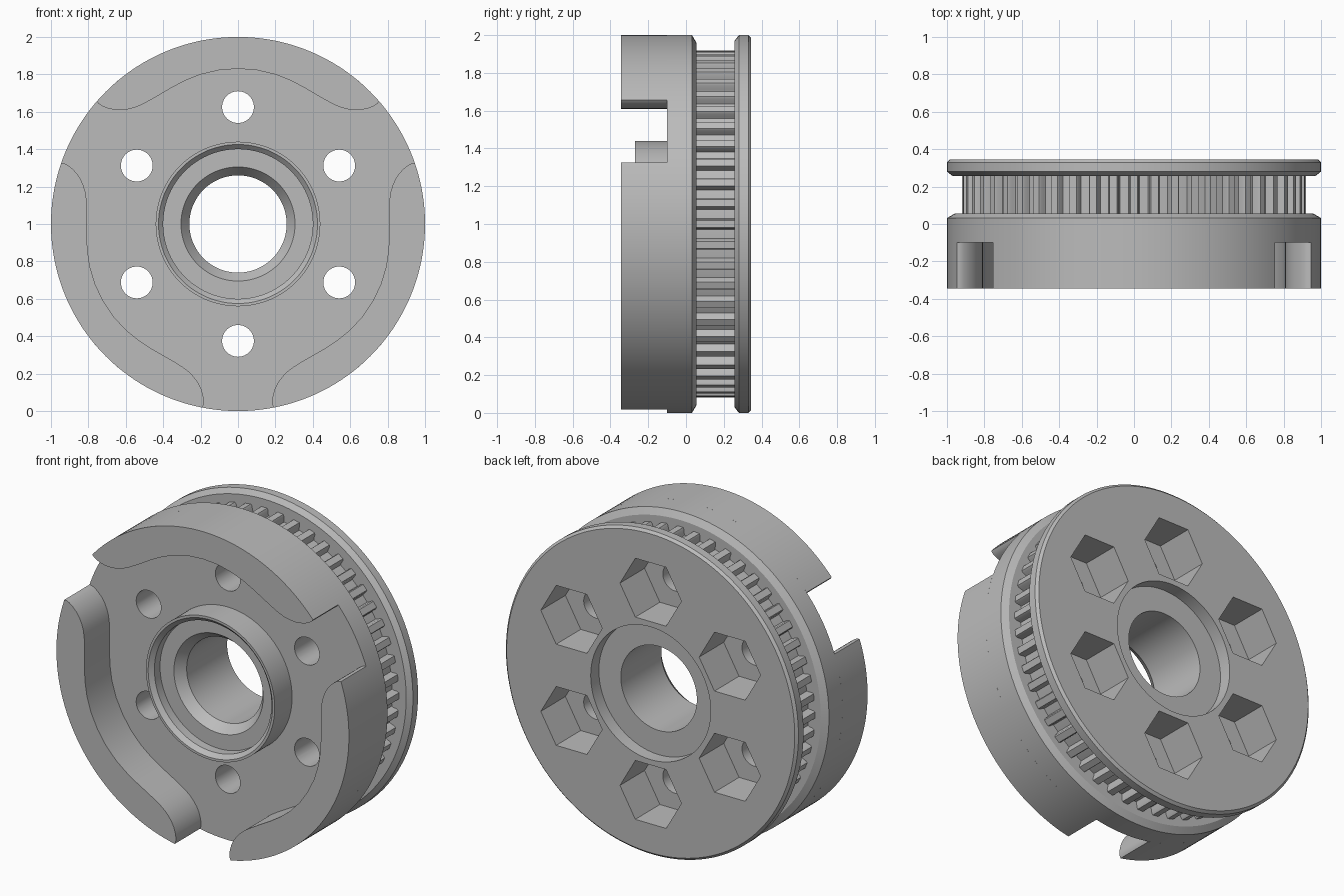
import bpy, bmesh
from math import sin, cos, radians, pi, tau

old = bpy.data.objects.get("Cube")
if old:
    bpy.data.objects.remove(old)

# Material
metal = bpy.data.materials.new("plain grey")
metal.use_nodes = True
GREY = (0.5, 0.5, 0.5, 1)
metal.diffuse_color = GREY
metal.node_tree.nodes["Principled BSDF"].inputs["Base Color"].default_value = GREY


def polar(angle, r, y):
    """Point at an angle from straight up, around the wheel's axle."""
    return (r * sin(angle), y, 1 + r * cos(angle))


def finish(name, bm):
    bmesh.ops.recalc_face_normals(bm, faces=bm.faces)
    mesh = bpy.data.meshes.new(name)
    bm.to_mesh(mesh)
    bm.free()
    mesh.materials.append(metal)
    obj = bpy.data.objects.new(name, mesh)
    bpy.context.collection.objects.link(obj)
    return obj


def smooth(obj):
    bpy.ops.object.select_all(action='DESELECT')
    obj.select_set(True)
    bpy.context.view_layer.objects.active = obj
    bpy.ops.object.shade_smooth_by_angle(angle=radians(25))


def skin(bm, loops, closed):
    """Bridge neighbouring vertex loops with quads."""
    pairs = list(zip(loops, loops[1:]))
    if closed:
        pairs.append((loops[-1], loops[0]))
    for a, b in pairs:
        n = len(a)
        for i in range(n):
            j = (i + 1) % n
            bm.faces.new((a[i], a[j], b[j], b[i]))


def lathe(name, profile, steps=144):
    bm = bmesh.new()
    loops = [[bm.verts.new(polar(tau * s / steps, r, y)) for r, y in profile]
             for s in range(steps)]
    skin(bm, loops, True)
    return finish(name, bm)


def prism(bm, outline, y0, y1):
    """Extrude a closed (x, z) outline along the axle."""
    ends = [[bm.verts.new((x, y, z)) for x, z in outline] for y in (y0, y1)]
    skin(bm, ends, False)
    for end in ends:
        bm.faces.new(end)


def around(points, turn):
    """Polar (angle, radius) points turned about the axle, as (x, z)."""
    return [polar(a + turn, r, 0)[::2] for a, r in points]


# Wheel body: hub, bore, bearing seat, rear flange and belt channel
body = lathe("wheel_body", [
    (.44, -.10), (.44, -.27), (.425, -.27), (.40, -.245), (.40, -.19),
    (.305, -.19), (.26, -.13), (.26, .265), (.41, .265), (.41, .345),
    (.985, .345), (1, .33), (1, .28), (.97, .257), (.875, .257),
    (.875, .055), (.96, .055), (1, .032), (1, -.10)])


# Bolt holes and hexagonal nut pockets
def cutter(name, radius, sides, y0, y1):
    bm = bmesh.new()
    for k in range(6):
        cx, _, cz = polar(k * tau / 6, .625, 0)
        prism(bm, [(cx + radius * cos(tau * i / sides),
                    cz + radius * sin(tau * i / sides))
                   for i in range(sides)], y0, y1)
    obj = finish(name, bm)
    obj.hide_render = True
    return obj


cutters = [cutter("bolt_hole_cutter", .085, 40, -.3, .5),
           cutter("nut_pocket_cutter", .21, 6, .105, .5)]
for c in cutters:
    mod = body.modifiers.new(c.name, 'BOOLEAN')
    mod.operation = 'DIFFERENCE'
    mod.solver = 'EXACT'
    mod.object = c
deps = bpy.context.evaluated_depsgraph_get()
cut_mesh = bpy.data.meshes.new_from_object(body.evaluated_get(deps))
body.modifiers.clear()
body.data = cut_mesh
for c in cutters:
    bpy.data.objects.remove(c)
smooth(body)

# Belt teeth
TEETH = 52
half_tooth = [(.037, .868), (.030, .885), (.028, .908), (.021, .92)]
tooth = [(-a, r) for a, r in half_tooth] + half_tooth[::-1]
bm = bmesh.new()
for k in range(TEETH):
    prism(bm, around(tooth, tau * k / TEETH), .05, .26)
smooth(finish("belt_teeth", bm))

# Three raised rim walls with curled ends
half_inner = [(7, .829), (14, .824), (20, .817), (25.6, .811), (31, .808),
              (35.5, .812), (39, .820), (42, .835), (44, .852), (45.9, .875),
              (47.4, .903), (48.5, .935), (49.1, .965), (49.2, .985)]
inner = [(-a, r) for a, r in half_inner[::-1]] + [(0, .83)] + half_inner
arc = [(49 - 98 * i / 48, 1) for i in range(49)]
wall = [(radians(a), r) for a, r in inner + arc]
for k, side in enumerate(("top", "lower_right", "lower_left")):
    bm = bmesh.new()
    prism(bm, around(wall, k * tau / 3), -.345, -.10)
    smooth(finish("rim_wall_" + side, bm))
